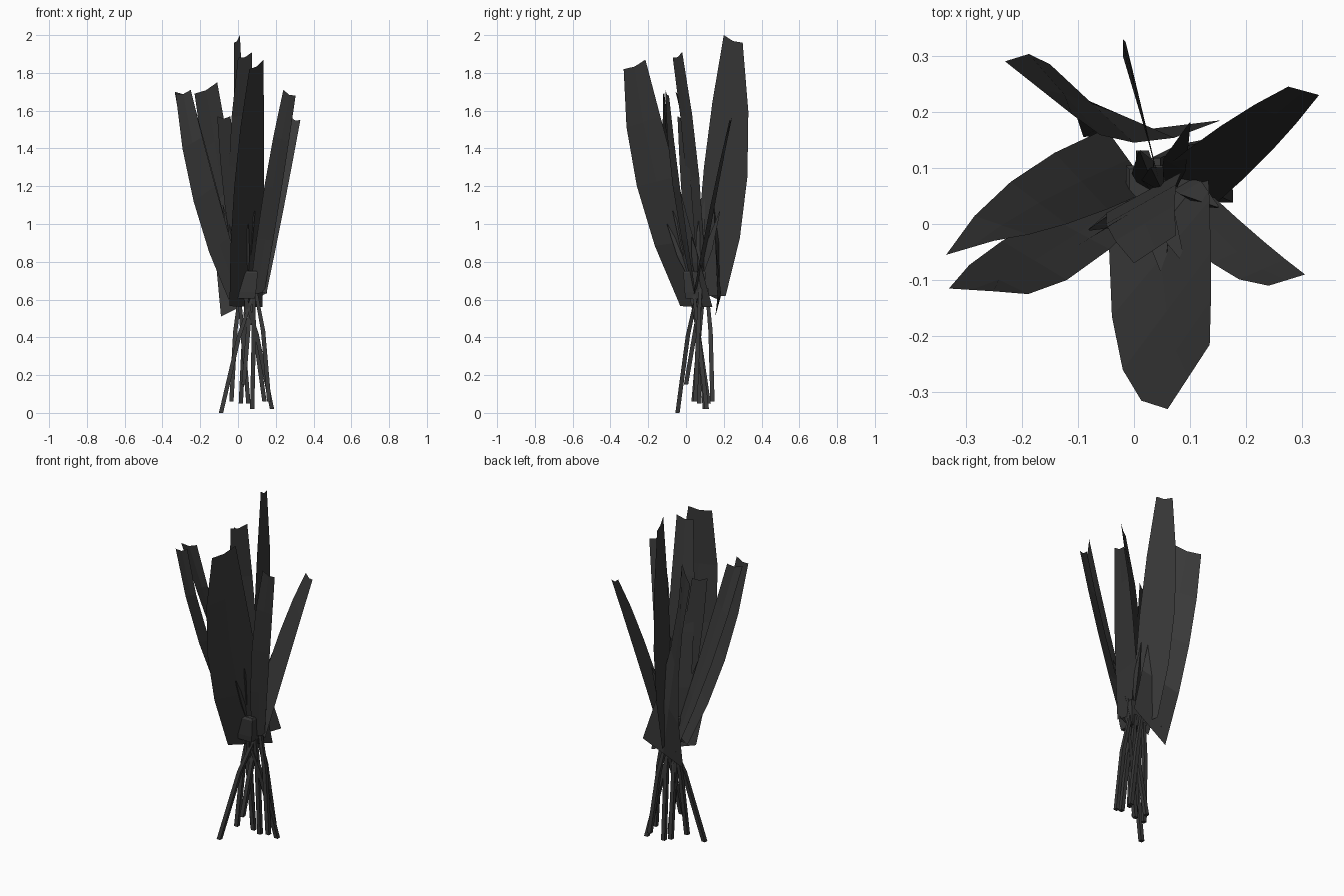
import bpy, bmesh, math, random
from mathutils import Vector

random.seed(4)
default = bpy.data.objects.get("Cube")
if default:
    bpy.data.objects.remove(default)

charcoal = bpy.data.materials.new("charcoal")
charcoal.use_nodes = True
shade = (0.04, 0.04, 0.04, 1)
charcoal.diffuse_color = shade
bsdf = charcoal.node_tree.nodes["Principled BSDF"]
bsdf.inputs["Base Color"].default_value = shade
bsdf.inputs["Roughness"].default_value = 0.9


def finish(name, bm):
    mesh = bpy.data.meshes.new(name)
    bm.to_mesh(mesh)
    bm.free()
    mesh.materials.append(charcoal)
    obj = bpy.data.objects.new(name, mesh)
    bpy.context.collection.objects.link(obj)


def along(points, t):
    """Quadratic path through a base, middle and tip point."""
    a, b, c = (Vector(p) for p in points)
    return a * (2 * t - 1) * (t - 1) + b * 4 * t * (1 - t) + c * t * (2 * t - 1)


def leaf(name, edge_a, edge_b, steps=4):
    """Flat blade between two edge paths, with a notched tip."""
    bm = bmesh.new()
    rows = []
    for i in range(steps + 1):
        a, b = along(edge_a, i / steps), along(edge_b, i / steps)
        middle = (a + b) / 2
        if i == steps:
            middle.z -= 0.012
        rows.append([bm.verts.new(p) for p in (a, middle, b)])
    for low, high in zip(rows, rows[1:]):
        for k in range(2):
            bm.faces.new((low[k], low[k + 1], high[k + 1], high[k]))
    finish(name, bm)


def tube(name, points, radii, sides=4):
    """Faceted tapering tube through the given points."""
    bm = bmesh.new()
    rings = []
    for p, r in zip(points, radii):
        ring = []
        for k in range(sides):
            turn = math.tau * (k + 0.5) / sides
            ring.append(bm.verts.new(Vector(p) + Vector((math.cos(turn), math.sin(turn), 0)) * r))
        rings.append(ring)
    for low, high in zip(rings, rings[1:]):
        for k in range(sides):
            n = (k + 1) % sides
            bm.faces.new((low[k], low[n], high[n], high[k]))
    bm.faces.new(rings[0][::-1])
    bm.faces.new(rings[-1])
    finish(name, bm)


# Tall blades fanning out of the bundle
leaf("front_leaf",
     [(-.045, -.03, .565), (-.02, -.26, 1.2), (.06, -.33, 1.82)],
     [(.13, .14, .56), (.137, -.05, 1.25), (.135, -.215, 1.87)])
leaf("back_leaf",
     [(.01, .21, .62), (-.015, .325, 1.25), (-.02, .3, 1.96)],
     [(.05, .05, .62), (.04, .095, 1.3), (.01, .2, 2)])
leaf("centre_leaf",
     [(-.03, .03, .6), (-.05, 0, 1.25), (0, -.07, 1.88)],
     [(.1, .1, .6), (.075, .07, 1.25), (.075, -.02, 1.91)])
leaf("back_left_leaf",
     [(.15, .04, .63), (.245, .13, 1.1), (.33, .23, 1.55)],
     [(.03, .08, .7), (.155, .175, 1.22), (.275, .245, 1.57)])
leaf("front_left_leaf",
     [(.06, .04, .62), (.14, -.07, 1.2), (.24, -.11, 1.71)],
     [(.14, .05, .64), (.23, -.03, 1.18), (.305, -.09, 1.68)])
leaf("front_right_leaf",
     [(-.05, .06, .6), (-.235, -.03, 1.12), (-.33, -.115, 1.69)],
     [(.04, .04, .65), (-.12, -.1, 1.2), (-.25, -.12, 1.71)])
leaf("right_leaf",
     [(-.05, .17, .6), (-.22, .075, 1.13), (-.335, -.055, 1.7)],
     [(.03, .06, .65), (-.12, 0, 1.22), (-.25, -.03, 1.7)])
leaf("back_right_leaf",
     [(-.09, .155, .51), (-.15, .285, 1.1), (-.23, .29, 1.69)],
     [(.155, .185, .635), (0, .145, 1.2), (-.11, .195, 1.75)])
leaf("short_leaf",
     [(0, .02, .65), (-.07, -.02, 1.1), (-.11, -.045, 1.57)],
     [(.08, .07, .65), (.02, .035, 1.1), (-.04, 0, 1.57)])

# Stems gather loosely at the tie and splay towards the floor
knot = Vector((.047, .065, .66))
feet = [(-.09, -.045, 0), (-.035, .04, .06), (.015, .12, .05), (.03, 0, .15),
        (.055, .07, .05), (.075, .1, .02), (.14, .14, .06), (.18, .11, .02), (.165, .05, .06)]
for i, foot in enumerate(feet):
    foot = Vector(foot)
    out = Vector((foot.x - knot.x, foot.y - knot.y, 0))
    turn = math.tau * i * 0.38
    top = knot + Vector((math.cos(turn), math.sin(turn), 0)) * 0.045
    bend = foot.lerp(top, 0.62) + out * 0.12
    tube(f"stem_{i + 1}", [foot, bend, top], [.016, .016, .012])

# Short pointed sprigs above the tie
tips = [(-.08, -.01, 1.1), (.055, -.1, 1), (.09, -.07, 1.07), (.15, .03, .93),
        (.1, .18, 1.07), (.03, .1, 1.24), (.01, .13, .95)]
for i, tip in enumerate(tips):
    tip = Vector(tip)
    root = knot + Vector((random.uniform(-.02, .02), random.uniform(-.02, .02), 0))
    tube(f"sprig_{i + 1}", [root, root.lerp(tip, 0.5), tip], [.014, .026, .002], 3)

# Boxy flared tie around the bundle
tube("tie", [(.043, .045, .605), (.043, .045, .64), (.045, .045, .74), (.045, .045, .752)],
     [.066, .074, .084, .075])
